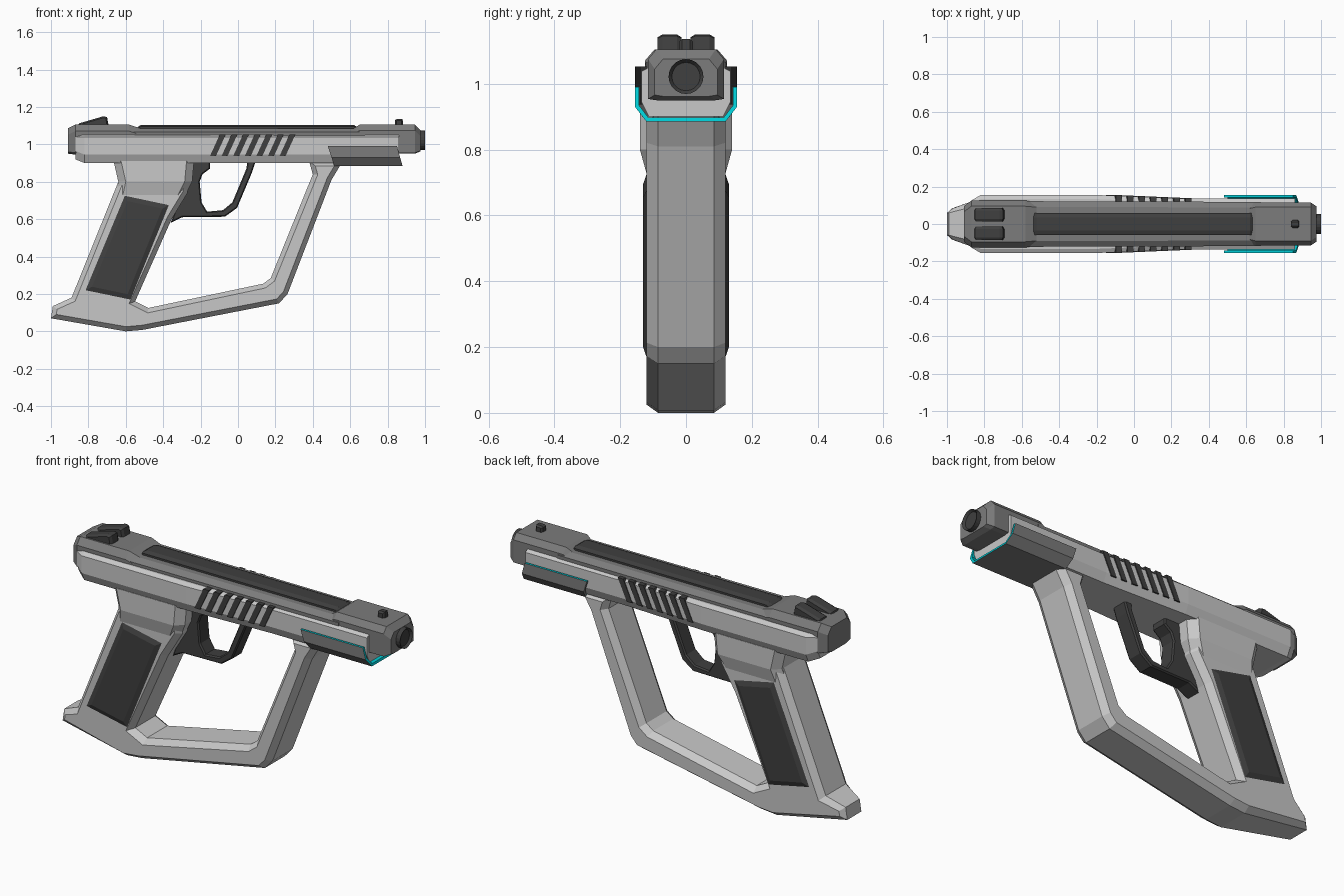
import bpy, bmesh
from math import radians
from mathutils import Matrix

if "Cube" in bpy.data.objects:
    bpy.data.objects.remove(bpy.data.objects["Cube"], do_unlink=True)


def material(name, r, g, b):
    m = bpy.data.materials.new(name)
    m.use_nodes = True
    m.diffuse_color = (r, g, b, 1)
    m.node_tree.nodes["Principled BSDF"].inputs["Base Color"].default_value = (r, g, b, 1)
    return m


LIGHT = material("light grey", 0.58, 0.58, 0.58)
MID = material("mid grey", 0.2, 0.2, 0.2)
DARK = material("dark grey", 0.05, 0.05, 0.05)
CYAN = material("cyan", 0.0, 0.6, 0.66)


def finish(name, bm, *mats):
    bmesh.ops.recalc_face_normals(bm, faces=bm.faces[:])
    mesh = bpy.data.meshes.new(name)
    bm.to_mesh(mesh)
    bm.free()
    for m in mats:
        mesh.materials.append(m)
    ob = bpy.data.objects.new(name, mesh)
    bpy.context.collection.objects.link(ob)
    return ob


def skin(bm, rings):
    """Bridge closed rings of points and cap both ends."""
    rows = [[bm.verts.new(p) for p in ring] for ring in rings]
    n = len(rows[0])
    for a, b in zip(rows, rows[1:]):
        for i in range(n):
            j = (i + 1) % n
            bm.faces.new((a[i], a[j], b[j], b[i]))
    return [bm.faces.new(rows[0]), bm.faces.new(rows[-1])]


def prism(name, pts, half, mat, inset=0.0, depth=0.0, y=0.0, tail=None):
    """Side profile (x, z) extruded across y, with chamfered rims."""
    bm = bmesh.new()
    w = half - depth
    caps = skin(bm, [[(px, s * w, pz) for px, pz in pts] for s in (-1, 1)])
    bmesh.ops.recalc_face_normals(bm, faces=bm.faces[:])
    if inset:
        for cap in caps:
            bmesh.ops.inset_region(bm, faces=[cap], thickness=inset, depth=depth,
                                   use_even_offset=True)
    for v in bm.verts:
        if tail is not None and v.co.x < tail:
            v.co.y *= 0.7
        v.co.y += y
    return finish(name, bm, mat)


def loft(name, stations, mat, cy, top, bottom):
    """Eight-sided sections along x; each station is (x, half width, low, high)."""
    rings = []
    for x, w, lo, hi in stations:
        half = [(w - cy, lo), (w, lo + bottom), (w, hi - top), (w - cy, hi)]
        rings.append([(x, y, z) for y, z in half] + [(x, -y, z) for y, z in reversed(half)])
    bm = bmesh.new()
    skin(bm, rings)
    return finish(name, bm, mat)


# Lower body, tapering toward the front
loft("body", [(-0.87, 0.125, 0.92, 1.05), (-0.82, 0.155, 0.90, 1.05),
              (-0.2, 0.155, 0.90, 1.05), (0.28, 0.135, 0.90, 1.05),
              (0.86, 0.135, 0.90, 1.05)], LIGHT, 0.022, 0.012, 0.045)

# Slide: raised rear, lowered middle, square front block
loft("slide_rear", [(-0.91, 0.095, 0.95, 1.085), (-0.87, 0.125, 0.945, 1.105),
                    (-0.58, 0.125, 0.945, 1.105), (-0.52, 0.12, 0.96, 1.085)],
     MID, 0.03, 0.035, 0.01)
loft("slide_middle", [(-0.6, 0.122, 0.96, 1.085), (0.68, 0.118, 0.96, 1.085)],
     MID, 0.03, 0.02, 0.01)
loft("slide_front", [(0.61, 0.105, 0.95, 1.08), (0.65, 0.115, 0.95, 1.105),
                     (0.945, 0.115, 0.95, 1.105), (0.975, 0.095, 0.962, 1.075)],
     MID, 0.025, 0.03, 0.004)
loft("top_rail", [(-0.54, 0.06, 1.05, 1.09), (-0.52, 0.06, 1.05, 1.103),
                  (0.62, 0.06, 1.05, 1.103), (0.64, 0.06, 1.05, 1.09)],
     DARK, 0.025, 0.008, 0.0)

# Slanted side fins
for i in range(7):
    x = -0.15 + 0.062 * i
    taper = 0.155 - 0.02 * min(1, max(0, (x + 0.23) / 0.48))
    prism(f"side_fin_{i + 1}", [(x, 0.937), (x + 0.032, 0.937), (x + 0.085, 1.053),
                                (x + 0.053, 1.053)], taper + 0.004, DARK)

# Grip, lower bar and front strut in one outline
prism("frame", [(-0.65, 0.91), (-0.64, 0.8), (-0.89, 0.18), (-0.99, 0.135), (-1.0, 0.07),
                (-0.6, 0.0), (-0.51, 0.008), (0.22, 0.15), (0.265, 0.2), (0.5, 0.81),
                (0.56, 0.91), (0.38, 0.91), (0.4, 0.84), (0.175, 0.285), (0.135, 0.255),
                (-0.48, 0.125), (-0.55, 0.16), (-0.355, 0.6), (-0.27, 0.74), (-0.25, 0.91)],
      0.12, LIGHT, 0.025, 0.035, tail=-0.93)

# Wide neck under the body
bm = bmesh.new()
rings = []
for x0, x1, z, w in [(-0.665, -0.235, 0.91, 0.14), (-0.64, -0.245, 0.8, 0.14),
                     (-0.66, -0.29, 0.71, 0.115)]:
    c = 0.04
    side = [(x0, w - c), (x0 + c, w), (x1 - c, w), (x1, w - c)]
    # the lower edge drops toward the front like the grip panel
    rings.append([(x, y, z) for x, y in side] + [(x, -y, z) for x, y in reversed(side)])
skin(bm, rings)
finish("grip_neck", bm, LIGHT)

prism("grip_panels", [(-0.605, 0.725), (-0.37, 0.675), (-0.575, 0.17), (-0.815, 0.22)],
      0.13, DARK, 0.025, 0.01)

# Trigger guard with its solid rear part
prism("trigger_guard", [(0.05, 0.91), (0.045, 0.87), (-0.03, 0.69), (-0.08, 0.648),
                        (-0.165, 0.64), (-0.195, 0.69), (-0.205, 0.8), (-0.19, 0.84),
                        (-0.15, 0.87), (-0.15, 0.91), (-0.3, 0.91), (-0.3, 0.75),
                        (-0.36, 0.58), (-0.3, 0.61), (-0.07, 0.613), (-0.005, 0.66),
                        (0.075, 0.85), (0.095, 0.91)], 0.045, DARK, 0.006, 0.008)

# U-shaped front shroud, coloured inside and along its rims
outer = [(0.155, 0.99), (0.155, 0.93), (0.12, 0.885)]
inner = [(0.143, 0.99), (0.143, 0.935), (0.114, 0.897)]
section = (outer + [(-y, z) for y, z in reversed(outer)]
           + [(-y, z) for y, z in inner] + list(reversed(inner)))
bm = bmesh.new()
ends = [[bm.verts.new((x + (0.99 - z) * slant, y, z)) for y, z in section]
        for x, slant in ((0.48, 0.33), (0.85, 0.28))]
n = len(section)
for i in range(n):
    j = (i + 1) % n
    f = bm.faces.new((ends[0][i], ends[0][j], ends[1][j], ends[1][i]))
    f.material_index = 0 if i < 5 else 1
for k, row in enumerate(ends):
    for i in range(5):
        f = bm.faces.new((row[i], row[i + 1], row[n - 2 - i], row[n - 1 - i]))
        f.material_index = k
finish("front_shroud", bm, MID, CYAN)

# Muzzle with a shallow recess
bm = bmesh.new()
bmesh.ops.create_cone(bm, cap_ends=True, segments=20, radius1=0.053, radius2=0.053, depth=0.06,
                      matrix=Matrix.Translation((0.97, 0, 1.022)) @ Matrix.Rotation(radians(90), 4, "Y"))
tip = max(bm.faces, key=lambda f: f.calc_center_median().x)
bmesh.ops.inset_region(bm, faces=[tip], thickness=0.01, depth=0)
bmesh.ops.translate(bm, verts=tip.verts[:], vec=(-0.012, 0, 0))
finish("muzzle", bm, DARK)

# Sights
for side, s in (("left", 1), ("right", -1)):
    prism(f"rear_sight_{side}", [(-0.86, 1.09), (-0.85, 1.112), (-0.72, 1.15), (-0.7, 1.145),
                                 (-0.69, 1.09)], 0.036, DARK, 0.008, 0.014, y=0.05 * s)
prism("front_sight", [(0.84, 1.09), (0.84, 1.13), (0.85, 1.136), (0.88, 1.136), (0.885, 1.09)],
      0.022, DARK, 0.008, 0.01)
